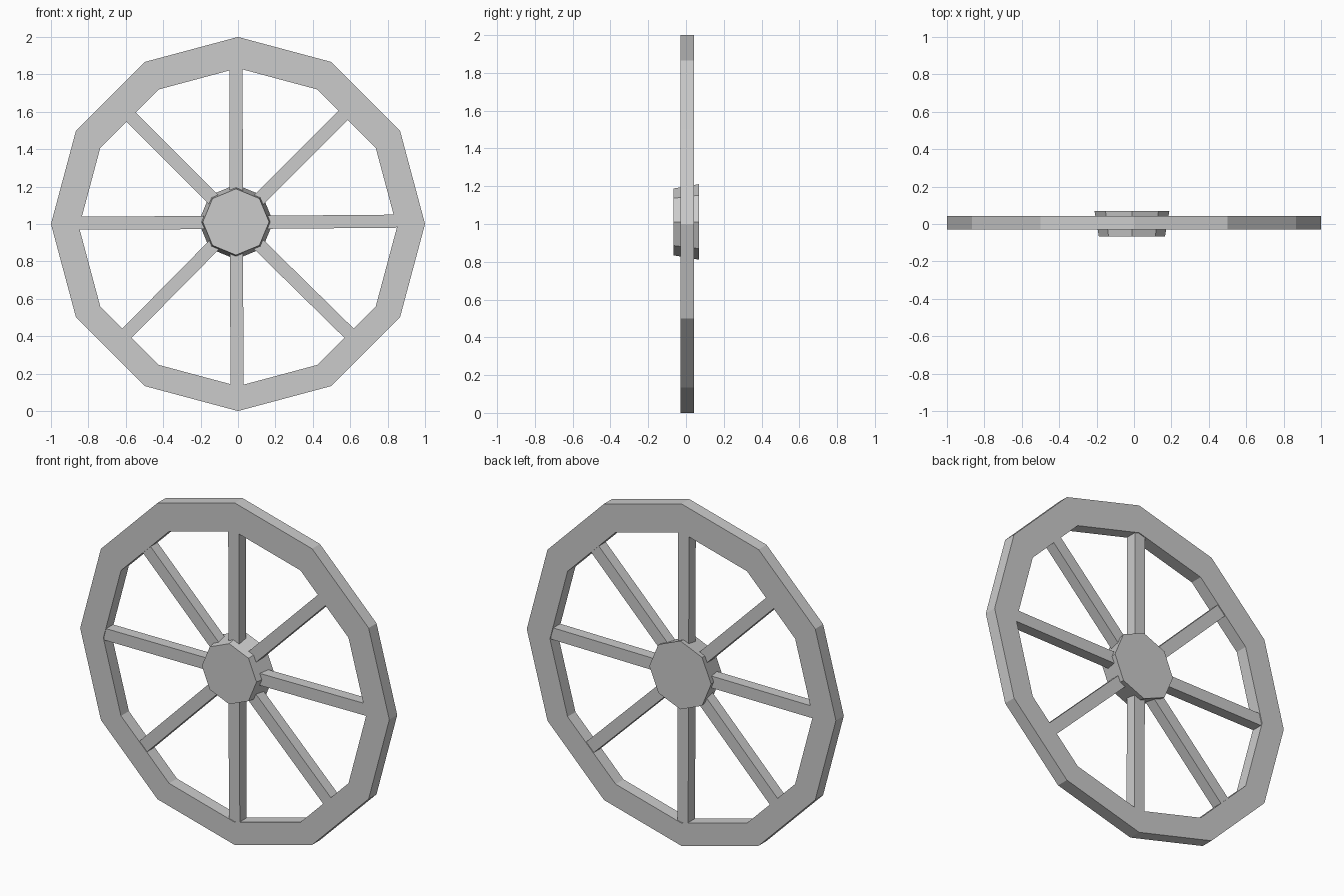
import bpy, bmesh, math
from mathutils import Matrix, Vector

cube = bpy.data.objects.get("Cube")
if cube:
    bpy.data.objects.remove(cube, do_unlink=True)

GREY = (0.6, 0.6, 0.6, 1.0)
mat = bpy.data.materials.new("plain_grey")
mat.use_nodes = True
mat.diffuse_color = GREY
mat.node_tree.nodes["Principled BSDF"].inputs["Base Color"].default_value = GREY


def finish(name, bm):
    bmesh.ops.recalc_face_normals(bm, faces=bm.faces)
    mesh = bpy.data.meshes.new(name)
    bm.to_mesh(mesh)
    bm.free()
    mesh.materials.append(mat)
    obj = bpy.data.objects.new(name, mesh)
    bpy.context.collection.objects.link(obj)
    return obj


def ring(bm, sides, radius, y, cx, cz):
    """Polygon of vertices facing the y axis, first corner at the top."""
    return [bm.verts.new((cx + radius * math.sin(math.tau * i / sides), y,
                          cz + radius * math.cos(math.tau * i / sides)))
            for i in range(sides)]


def bridge(bm, a, b):
    for i in range(len(a)):
        j = (i + 1) % len(a)
        bm.faces.new((a[i], a[j], b[j], b[i]))


# Rim: twelve-sided band with a slightly lowered inner opening
FRONT, BACK = -0.03, 0.043
bm = bmesh.new()
loops = [ring(bm, 12, 1.0, FRONT, 0, 1.0), ring(bm, 12, 1.0, BACK, 0, 1.0),
         ring(bm, 12, 0.85, BACK, 0, 0.983), ring(bm, 12, 0.85, FRONT, 0, 0.983)]
for k in range(4):
    bridge(bm, loops[k], loops[(k + 1) % 4])
finish("rim", bm)

# Hub: tapered octagon, wider at the back
bm = bmesh.new()
hub_front = ring(bm, 8, 0.177, -0.066, -0.011, 1.011)
hub_back = ring(bm, 8, 0.2, 0.069, -0.011, 1.011)
bridge(bm, hub_front, hub_back)
bm.faces.new(hub_front)
bm.faces.new(hub_back)
finish("hub", bm)

# Spokes: square bars from inside the hub to the inner face of the rim
spoke_ends = {
    "top": (-0.01, 1.835), "upper_left": (0.565, 1.585),
    "left": (0.847, 1.015), "lower_left": (0.595, 0.415),
    "bottom": (-0.005, 0.135), "lower_right": (-0.595, 0.415),
    "right": (-0.85, 1.005), "upper_right": (-0.575, 1.575),
}
hub_centre = Vector((-0.009, 0.006, 1.008))
for name, (x, z) in spoke_ends.items():
    end = Vector((x, 0.006, z))
    along = end - hub_centre
    start = hub_centre + along.normalized() * 0.1
    length = (end - start).length
    turn = Matrix.Rotation(math.atan2(along.x, along.z), 4, 'Y')
    bm = bmesh.new()
    bmesh.ops.create_cube(bm, size=1, matrix=Matrix.Translation((start + end) / 2)
                          @ turn @ Matrix.Diagonal((0.07, 0.064, length, 1)))
    finish("spoke_" + name, bm)
